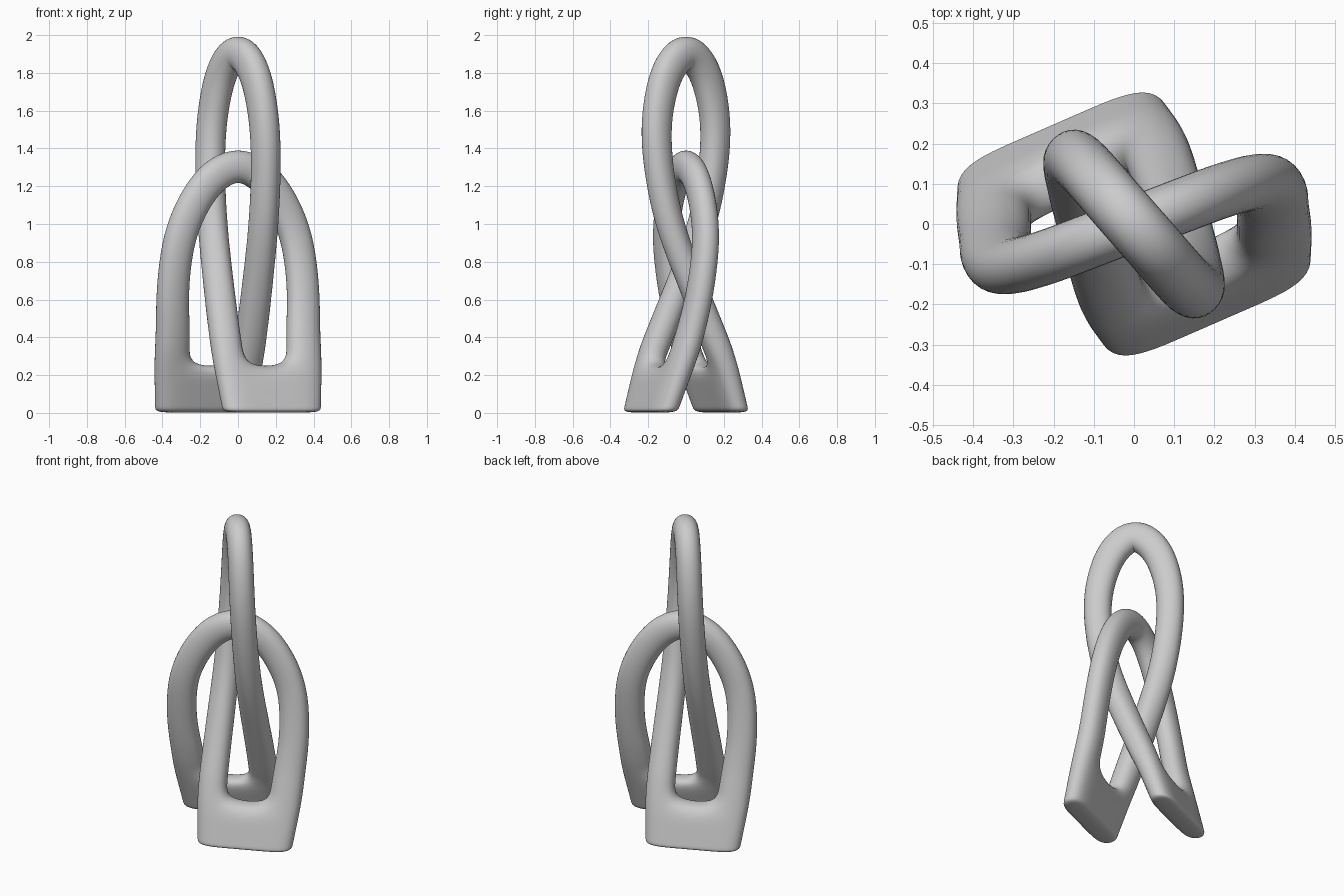
import bpy, bmesh, math
from mathutils import Vector

if "Cube" in bpy.data.objects:
    bpy.data.objects.remove(bpy.data.objects["Cube"], do_unlink=True)

# Stations along each strand: x, y, z, facing angle, half width, half thickness
FOOT_ANGLE = -66.5
TALL = [(0.01, -0.264, 0, FOOT_ANGLE, .1, .068),
        (-.045, -.2, .25, FOOT_ANGLE, .092, .078),
        (-.075, -.125, .45, -75, .09, .08),
        (-.105, -.025, .7, -90, .088, .08),
        (-.135, .085, 1.0, -112, .086, .08),
        (-.148, .145, 1.3, -130, .086, .08),
        (-.138, .155, 1.55, -137, .09, .08),
        (-.1, .115, 1.76, -140, .096, .08),
        (-.05, .057, 1.87, -140, .1, .08),
        (0, 0, 1.905, -140, .1, .08)]
LOW = [(.35, -.116, 0, FOOT_ANGLE, .1, .068),
       (.35, -.03, .25, FOOT_ANGLE, .104, .076),
       (.345, .03, .45, -67, .1, .075),
       (.345, .075, .65, -68, .095, .074),
       (.315, .105, .9, -69, .094, .074),
       (.24, .09, 1.1, -69, .095, .074),
       (.13, .05, 1.25, -69, .096, .074),
       (0, 0, 1.308, -69, .096, .074)]
FOOT_ROWS = (0, .12, .55, 1)


def smooth_point(p, i, u):
    """Catmull-Rom point between stations i and i + 1."""
    a, b, c, d = p[i - 1], p[i], p[i + 1], p[i + 2]
    return (b * 2 + (c - a) * u + (a * 2 - b * 5 + c * 4 - d) * u * u
            + (b * 3 - a - c * 3 + d) * u ** 3) / 2


def strand_rings(stations):
    """Four-corner rings from the foot up to the crown of the arch."""
    p = [Vector(s) for s in stations]
    beyond = p[-2].copy()
    beyond[0], beyond[1] = -beyond[0], -beyond[1]
    p.append(beyond)
    path = [p[0].lerp(p[1], u) for u in FOOT_ROWS]
    for i in range(1, len(stations) - 1):
        path += [smooth_point(p, i, u) for u in (.5, 1)]
    crown = path[-2].copy()
    crown[0], crown[1] = -crown[0], -crown[1]
    path.append(crown)
    rings = []
    for k in range(len(path) - 1):
        q = path[k]
        centre, angle = Vector(q[:3]), math.radians(q[3])
        facing = Vector((math.cos(angle), math.sin(angle), 0))
        along = Vector((0, 0, 1))
        if k >= len(FOOT_ROWS):
            along = (Vector(path[k + 1][:3]) - Vector(path[k - 1][:3])).normalized()
            facing = (facing - along * facing.dot(along)).normalized()
        side = along.cross(facing)
        rings.append([centre + side * q[4] * i + facing * q[5] * j
                      for i, j in ((-1, 1), (1, 1), (1, -1), (-1, -1))])
    return rings


def add_half(bm, turn):
    """One foot with its two strands; turn = -1 gives the opposite half."""
    def make(rings):
        return [[bm.verts.new((v.x * turn, v.y * turn, v.z)) for v in r] for r in rings]
    tall, low = make(strand_rings(TALL)), make(strand_rings(LOW))
    last = len(FOOT_ROWS) - 1
    for rings, inner in ((tall, 1), (low, 3)):
        bm.faces.new(rings[0])
        for k in range(len(rings) - 1):
            for c in range(4):
                if k < last and c == inner:
                    continue
                d = (c + 1) % 4
                bm.faces.new((rings[k][c], rings[k][d], rings[k + 1][d], rings[k + 1][c]))
    # Web joining the two strands at the foot
    for k in range(last):
        for c, d in ((1, 0), (2, 3)):
            bm.faces.new((tall[k][c], low[k][d], low[k + 1][d], tall[k + 1][c]))
    for k in (0, last):
        bm.faces.new((tall[k][1], low[k][0], low[k][3], tall[k][2]))


# Interlocked arches: two identical halves welded at the crowns
bm = bmesh.new()
add_half(bm, 1)
add_half(bm, -1)
bmesh.ops.remove_doubles(bm, verts=bm.verts, dist=.001)
bmesh.ops.recalc_face_normals(bm, faces=bm.faces)
mesh = bpy.data.meshes.new("interlocked_arches")
bm.to_mesh(mesh)
bm.free()
arches = bpy.data.objects.new("interlocked_arches", mesh)
bpy.context.collection.objects.link(arches)
mesh.polygons.foreach_set("use_smooth", [True] * len(mesh.polygons))
sub = arches.modifiers.new("rounding", "SUBSURF")
sub.levels = sub.render_levels = 3

# Plain grey finish
grey = bpy.data.materials.new("plain_grey")
grey.use_nodes = True
grey.diffuse_color = (.6, .6, .6, 1)
grey.node_tree.nodes["Principled BSDF"].inputs["Base Color"].default_value = (.6, .6, .6, 1)
mesh.materials.append(grey)
